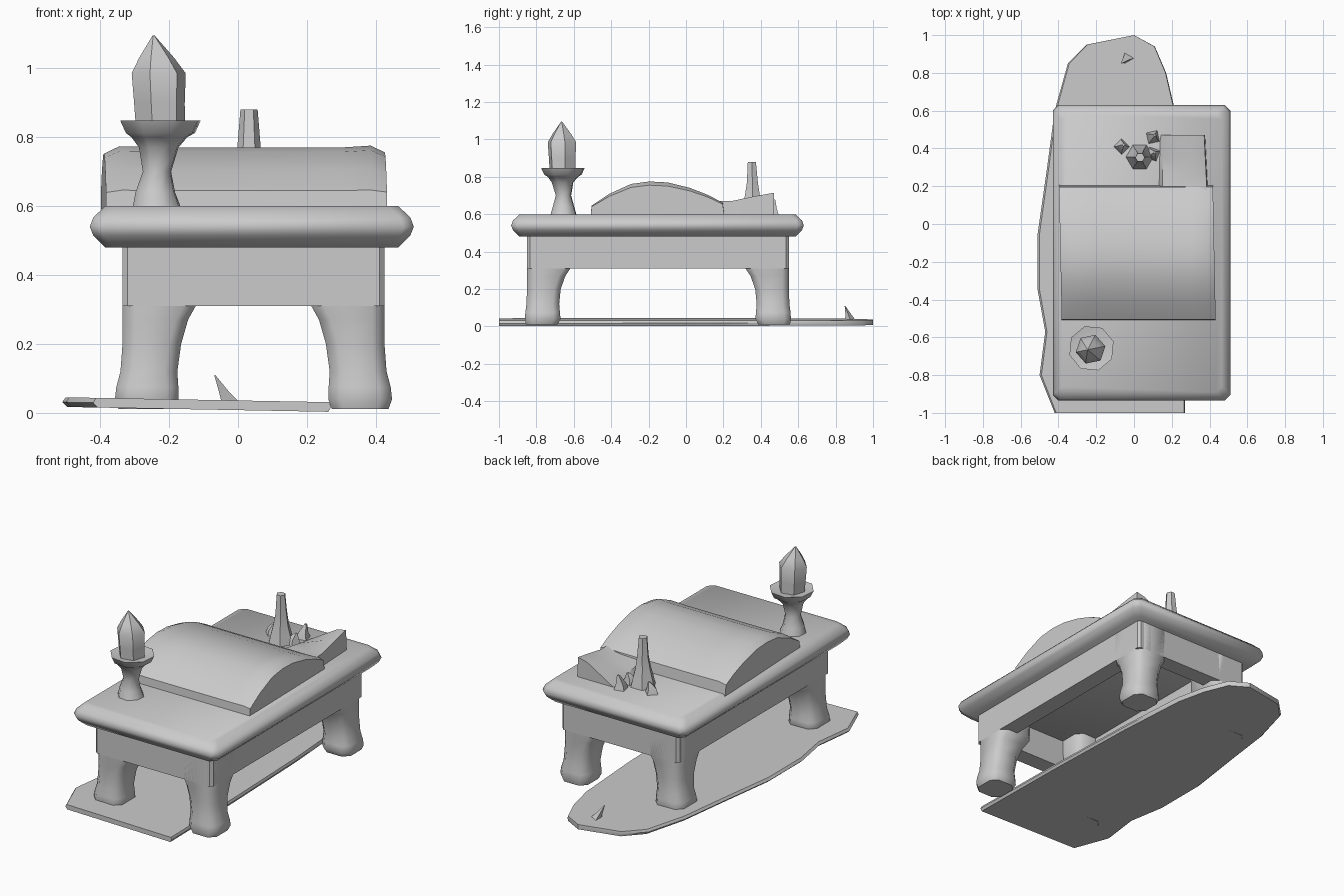
import bpy, bmesh
from math import cos, sin, pi, radians

if "Cube" in bpy.data.objects:
    bpy.data.objects.remove(bpy.data.objects["Cube"])

GREY = (0.6, 0.6, 0.6, 1)
mat = bpy.data.materials.new("plain grey")
mat.use_nodes = True
mat.diffuse_color = GREY
mat.node_tree.nodes["Principled BSDF"].inputs["Base Color"].default_value = GREY


def loft(name, rings, angle=40):
    """Skin a stack of equal-length point rings and cap both ends."""
    bm = bmesh.new()
    rows = [[bm.verts.new(p) for p in ring] for ring in rings]
    n = len(rows[0])
    for a, b in zip(rows, rows[1:]):
        for i in range(n):
            bm.faces.new((a[i], a[(i + 1) % n], b[(i + 1) % n], b[i]))
    bm.faces.new(rows[0][::-1])
    bm.faces.new(rows[-1])
    bmesh.ops.recalc_face_normals(bm, faces=bm.faces)
    mesh = bpy.data.meshes.new(name)
    bm.to_mesh(mesh)
    bm.free()
    ob = bpy.data.objects.new(name, mesh)
    bpy.context.collection.objects.link(ob)
    mesh.materials.append(mat)
    bpy.ops.object.select_all(action='DESELECT')
    ob.select_set(True)
    bpy.context.view_layer.objects.active = ob
    bpy.ops.object.shade_smooth_by_angle(angle=radians(angle))
    return ob


def rect(x0, x1, y0, y1, z, c):
    """Rectangle with chamfered corners."""
    return [(x0 + c, y0, z), (x1 - c, y0, z), (x1, y0 + c, z), (x1, y1 - c, z),
            (x1 - c, y1, z), (x0 + c, y1, z), (x0, y1 - c, z), (x0, y0 + c, z)]


def turned(name, profile, sides, turn=0.0, angle=40):
    """Faceted turned part; profile rows are x, y, z, radius."""
    return loft(name, [[(x + r * cos(turn + 2 * pi * i / sides),
                         y + r * sin(turn + 2 * pi * i / sides), z)
                        for i in range(sides)] for x, y, z, r in profile], angle)


# Rug with a wavy left edge and a rounded back
outline = [(-.42, -1), (.27, -1), (.26, -.4), (.24, .2), (.21, .63), (.17, .8),
           (.11, .94), (0, 1), (-.25, .95), (-.35, .85), (-.42, .6), (-.46, .3),
           (-.51, -.05), (-.51, -.35), (-.47, -.57), (-.5, -.8)]
loft("rug", [[(x * s, y, z - .018 * x + lift) for x, y in outline]
             for s, z, lift in ((.97, .008, 0), (1, .022, 0), (.98, .036, 0))])
turned("rug_curl", [(-.03, .88, .03, .035), (-.045, .87, .06, .02), (-.068, .85, .11, .002)], 3)

# Table top with a pointed rim
loft("table_top", [rect(-.43 + d, .51 - d, -.935 + d, .63 - d, z, .03)
                   for d, z in ((.045, .48), (.01, .515), (0, .54), (.01, .567), (.045, .6))], 50)

# Apron frame under the top
X0, X1, Y0, Y1, T = -.335, .425, -.85, .55, .1
for name, x0, x1, y0, y1 in (("front_apron", X0, X1, Y0, Y0 + T),
                             ("back_apron", X0, X1, Y1 - T, Y1),
                             ("right_apron", X0, X0 + T, Y0, Y1),
                             ("left_apron", X1 - T, X1, Y0, Y1)):
    loft(name, [rect(x0, x1, y0, y1, z, .015) for z in (.31, .5)])

# Four legs: height, outward flare, width, depth
LEG = [(.012, .012, .165, .17), (.04, .022, .185, .19), (.075, .018, .18, .185),
       (.12, .006, .165, .175), (.2, 0, .17, .18), (.27, 0, .19, .205),
       (.315, 0, .215, .235), (.49, 0, .22, .24)]
for side, x, sx in (("right", X0, 1), ("left", X1, -1)):
    for end, y, sy in (("front", Y0, 1), ("back", Y1, -1)):
        rings = []
        for z, f, w, d in LEG:
            xs = sorted((x - sx * f, x + sx * (w - f)))
            ys = sorted((y - sy * f * .5, y + sy * (d - f * .5)))
            rings.append(rect(*xs, *ys, z, .035))
        loft(f"{end}_{side}_leg", rings, 50)

# Arched cushion across the table
arch = [(-.52, .59), (-.515, .645), (-.42, .705), (-.3, .757), (-.2, .77), (-.1, .765),
        (.02, .737), (.12, .7), (.2, .66), (.21, .59)]
loft("cushion", [[(x - skew * (y + .15), y * .98, .59 + (z - .59) * h) for y, z in arch]
                 for x, h, skew in ((-.39, .9, .02), (-.345, 1.02, .02), (-.2, 1, 0), (.3, 1, 0),
                                    (.385, 1.03, 0), (.425, .92, .02))], 50)

# Sloping flap behind the cushion
loft("flap", [[(.13, y, .59), (.39 - (y - .2) * .05, y, .59), (.385 - (y - .2) * .05, y, zr),
               (.31, y, zr - .015), (.15, y, zl)]
              for y, zr, zl in ((.18, .67, .65), (.24, .67, .64), (.36, .695, .62), (.47, .715, .605))])

# Candle on its stand
turned("candle_stand", [(-.235, -.655, .59, .075), (-.24, -.655, .64, .06), (-.235, -.655, .7, .043),
                        (-.23, -.66, .77, .06), (-.228, -.658, .8, .085),
                        (-.225, -.658, .812, .105), (-.225, -.658, .848, .122),
                        (-.23, -.66, .84, .08)], 8, .3, 45)
turned("candle", [(-.225, -.66, .82, .072), (-.228, -.662, .9, .075), (-.23, -.663, .985, .08),
                  (-.236, -.664, 1.03, .052), (-.245, -.665, 1.095, .003)], 6, .2)

# Small bottle and the scraps around it
turned("bottle", [(.03, .355, .59, .075), (.03, .355, .65, .06), (.03, .355, .7, .046),
                  (.032, .355, .77, .034), (.032, .352, .88, .025)], 6)
for i, (x, y, z) in enumerate([(-.065, .41, .665), (.1, .46, .68), (.1, .37, .66)]):
    turned(f"scrap_{i + 1}", [(x, y, .59, .045), (x, y, .63, .03), (x + .01, y + .01, z, .008)], 4, i)
